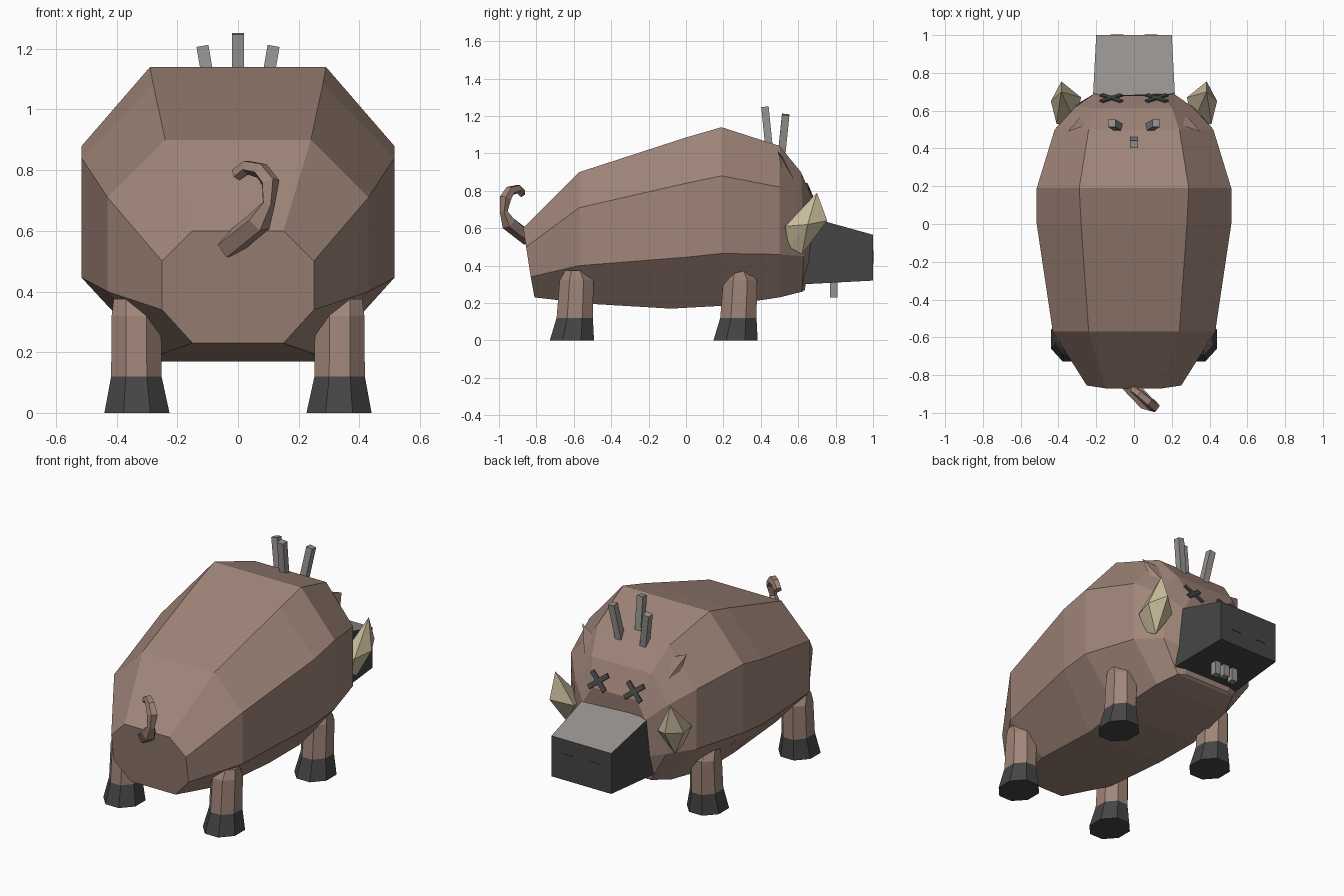
import bpy, bmesh, math
from mathutils import Vector, Matrix, Euler

old = bpy.data.objects.get("Cube")
if old:
    bpy.data.objects.remove(old, do_unlink=True)


def material(name, r, g, b):
    m = bpy.data.materials.new(name)
    m.use_nodes = True
    m.diffuse_color = (r, g, b, 1)
    m.node_tree.nodes["Principled BSDF"].inputs["Base Color"].default_value = (r, g, b, 1)
    return m


hide = material("brown_hide", .35, .235, .19)
dark = material("dark_grey", .06, .06, .06)
grey = material("light_grey", .31, .29, .28)
ivory = material("ivory", .58, .5, .33)


def finish(name, bm, *mats):
    bmesh.ops.recalc_face_normals(bm, faces=bm.faces)
    mesh = bpy.data.meshes.new(name)
    bm.to_mesh(mesh)
    bm.free()
    for m in mats:
        mesh.materials.append(m)
    ob = bpy.data.objects.new(name, mesh)
    bpy.context.collection.objects.link(ob)
    return ob


def loft(name, rings, *mats):
    """Skin a list of equal-sized rings and cap both ends."""
    bm = bmesh.new()
    loops = [[bm.verts.new(p) for p in ring] for ring in rings]
    n = len(loops[0])
    for a, b in zip(loops, loops[1:]):
        for i in range(n):
            j = (i + 1) % n
            bm.faces.new((a[i], a[j], b[j], b[i]))
    bm.faces.new(loops[0])
    bm.faces.new(loops[-1])
    return finish(name, bm, *mats)


def hull(name, points, mat):
    bm = bmesh.new()
    for p in points:
        bm.verts.new(p)
    bmesh.ops.convex_hull(bm, input=bm.verts)
    return finish(name, bm, mat)


def box(name, centre, size, rot, mat):
    bm = bmesh.new()
    m = Matrix.Translation(centre) @ rot.to_matrix().to_4x4() @ Matrix.Diagonal((*size, 1))
    bmesh.ops.create_cube(bm, size=1, matrix=m)
    return finish(name, bm, mat)


# Body: eight-sided sections, right half listed from spine to belly
sections = [
    ((.15, -.87, .60), (.25, -.855, .50), (.25, -.83, .34), (.15, -.81, .23)),
    ((.24, -.57, .90), (.43, -.57, .71), (.43, -.57, .40), (.25, -.50, .195)),
    ((.28, 0, 1.085), (.515, 0, .84), (.515, 0, .445), (.26, -.08, .17)),
    ((.29, .19, 1.14), (.515, .19, .88), (.515, .19, .465), (.28, .19, .185)),
    ((.24, .50, 1.04), (.42, .50, .82), (.42, .50, .46), (.25, .50, .23)),
    ((.20, .615, .90), (.31, .62, .74), (.31, .63, .45), (.20, .62, .26)),
    ((.15, .68, .75), (.21, .69, .65), (.21, .66, .42), (.15, .635, .27)),
]
loft("body", [list(s) + [(-x, y, z) for x, y, z in reversed(s)] for s in sections], hide)

# Snout: tapered block with a pale upper face
snout = loft("snout", [
    [(w, y, t), (w, y, b), (-w, y, b), (-w, y, t)]
    for w, y, t, b in ((.22, .62, .67, .30), (.2, 1, .565, .32))], dark, grey)
for f in snout.data.polygons:
    f.material_index = int(f.normal.z > .7)

# Lower teeth
for i, x in enumerate((-.06, 0, .06)):
    box(f"tooth_{i + 1}", (x, .79, .28 if i == 1 else .27), (.04, .04, .08), Euler(), grey)

# Head tuft: three upright bristles
for name, x, y, z, tilt, lean in (("centre", 0, .435, 1.12, .1, 0),
                                  ("left", .095, .52, 1.08, -.1, .17),
                                  ("right", -.095, .52, 1.08, -.1, -.17)):
    box(f"bristle_{name}", (x, y, z), (.04, .04, .26), Euler((tilt, lean, 0)), grey)

for side, s in (("left", 1), ("right", -1)):
    # Tusk: faceted spike
    hull(f"tusk_{side}", [(s * x, y, z) for x, y, z in (
        (.385, .70, .79), (.44, .65, .62), (.385, .755, .64), (.28, .67, .60),
        (.31, .53, .58), (.41, .53, .61), (.36, .62, .46), (.37, .55, .50))], ivory)

    # Ear: small pointed pyramid
    hull(f"ear_{side}", [(s * x, y, z) for x, y, z in (
        (.35, .49, 1.01), (.20, .54, .96), (.26, .595, .83), (.31, .53, .86))], hide)

    # Nostril and crossed eye plates
    box(f"nostril_{side}", (s * .09, 1, .445), (.07, .006, .07), Euler(), dark)
    for i, a in enumerate((.7, -.7)):
        rot = (Matrix.Rotation(.4, 3, 'X') @ Matrix.Rotation(a, 3, 'Y')).to_euler()
        box(f"eye_{side}_bar_{i + 1}", (s * .12, .667, .79), (.14, .009, .028), rot, dark)

    # Legs with flared hooves
    for end, y in (("rear", -.61), ("front", .265)):
        def ring(cx, cy, z, rx, ry):
            return [(s * cx + rx * math.cos(t), cy + ry * math.sin(t), z)
                    for t in (math.pi * (k + .5) / 4 for k in range(8))]
        knee = ring(.335, y + .015, .12, .09, .105)
        loft(f"hoof_{end}_{side}", [ring(.333, y, 0, .116, .128), knee], dark)
        loft(f"leg_{end}_{side}", [knee, ring(.335, y + .025, .32, .088, .098),
                                   ring(.34, y + .02, .375, .075, .06)], hide)

# Tail: tapering curl swept along a path
path = [(-.035, -.84, .545, .042), (.07, -.95, .63, .042), (.10, -.975, .69, .022),
        (.105, -.965, .76, .032), (.075, -.94, .80, .028), (.03, -.90, .81, .025),
        (-.005, -.875, .785, .022)]
points = [Vector(p[:3]) for p in path]
rings = []
for i, p in enumerate(points):
    along = points[min(i + 1, len(points) - 1)] - points[max(i - 1, 0)]
    u = along.cross(Vector((.5, .8, 0))).normalized()
    v = along.cross(u).normalized()
    rings.append([p + path[i][3] * (u * math.cos(t) + v * math.sin(t))
                  for t in (math.tau * k / 5 for k in range(5))])
loft("tail", rings, hide)
